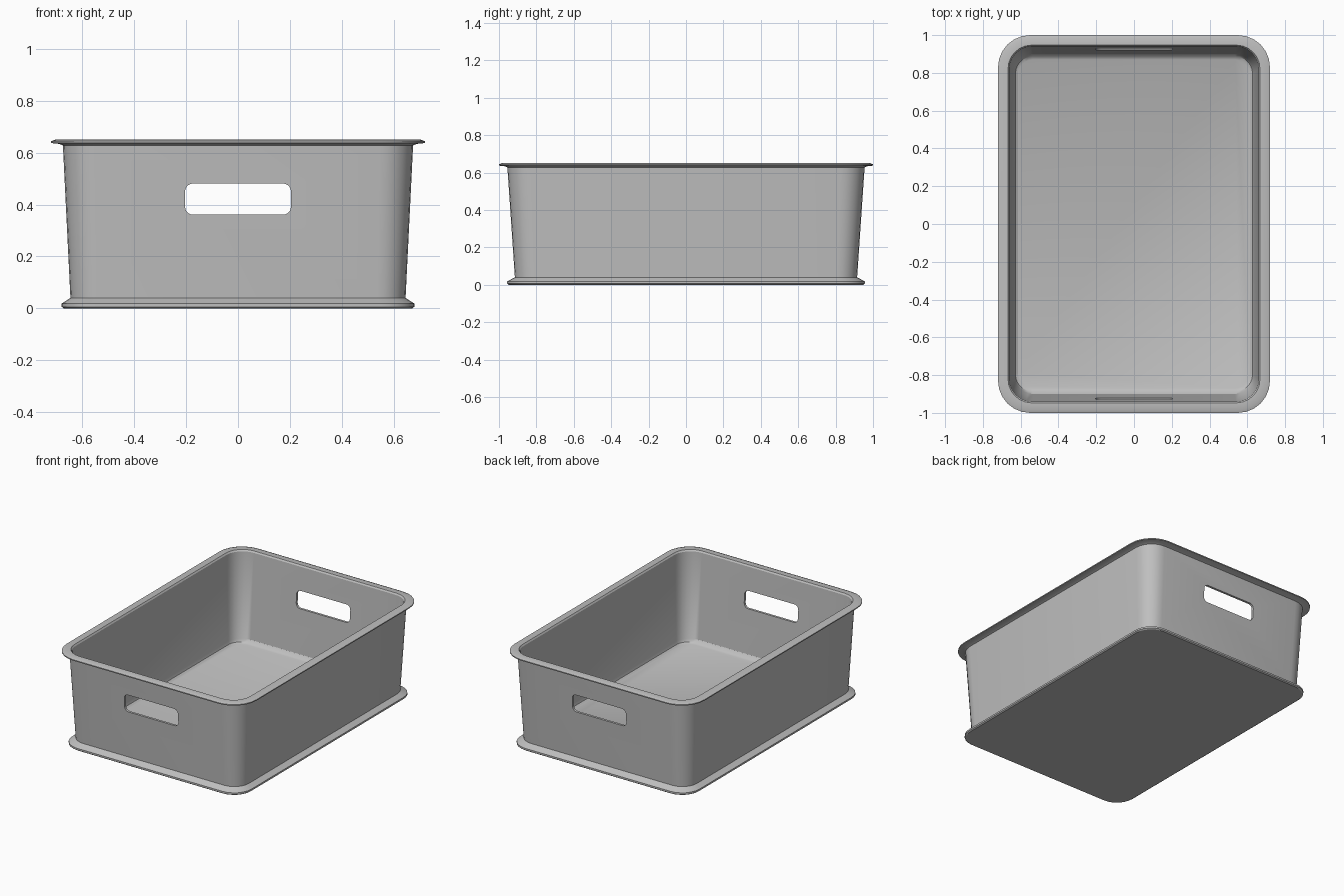
import bpy, bmesh, math

cube = bpy.data.objects.get("Cube")
if cube:
    bpy.data.objects.remove(cube, do_unlink=True)

mat = bpy.data.materials.new("grey plastic")
mat.use_nodes = True
grey = (0.52, 0.52, 0.52, 1)
mat.diffuse_color = grey
mat.node_tree.nodes["Principled BSDF"].inputs["Base Color"].default_value = grey


def rounded_rect(hx, hy, r, steps):
    """Counter-clockwise outline of a rectangle with rounded corners."""
    pts = []
    for k, (sx, sy) in enumerate([(1, 1), (-1, 1), (-1, -1), (1, -1)]):
        for i in range(steps + 1):
            a = math.pi / 2 * (k + i / steps)
            pts.append((sx * (hx - r) + r * math.cos(a),
                        sy * (hy - r) + r * math.sin(a)))
    return pts


def loft(name, rings):
    """Closed skin through a list of vertex rings, capped at both ends."""
    bm = bmesh.new()
    loops = [[bm.verts.new(p) for p in ring] for ring in rings]
    n = len(loops[0])
    for a, b in zip(loops, loops[1:]):
        for i in range(n):
            j = (i + 1) % n
            bm.faces.new((a[i], a[j], b[j], b[i]))
    bm.faces.new(loops[0][::-1])
    bm.faces.new(loops[-1])
    bmesh.ops.recalc_face_normals(bm, faces=bm.faces)
    me = bpy.data.meshes.new(name)
    bm.to_mesh(me)
    bm.free()
    ob = bpy.data.objects.new(name, me)
    bpy.context.collection.objects.link(ob)
    me.materials.append(mat)
    return ob


# Tub section: half width, half depth, corner radius, height,
# from the underside, up the outer wall, over the rim, down to the floor
section = [
    (0.672, 0.948, 0.125, 0.000),
    (0.680, 0.956, 0.130, 0.006),
    (0.680, 0.956, 0.130, 0.018),
    (0.646, 0.915, 0.110, 0.040),
    (0.675, 0.955, 0.130, 0.628),
    (0.690, 0.970, 0.145, 0.634),
    (0.720, 1.000, 0.170, 0.637),
    (0.720, 1.000, 0.170, 0.644),
    (0.705, 0.985, 0.160, 0.650),
    (0.667, 0.947, 0.125, 0.650),
    (0.660, 0.940, 0.120, 0.640),
    (0.634, 0.900, 0.100, 0.060),
    (0.628, 0.886, 0.090, 0.042),
    (0.615, 0.870, 0.080, 0.034),
]
tub = loft("storage_tub", [[(x, y, z) for x, y in rounded_rect(hx, hy, r, 6)]
                           for hx, hy, r, z in section])

# Handle slots through both end walls
slot = rounded_rect(0.204, 0.06, 0.03, 5)
cutter = loft("handle_cutter", [[(x, y, z + 0.421) for x, z in slot]
                                for y in (-1.2, 1.2)])
cutter.hide_render = True
cutter.hide_viewport = True
cut = tub.modifiers.new("handle_slots", "BOOLEAN")
cut.operation = "DIFFERENCE"
cut.solver = "EXACT"
cut.object = cutter

# Bake the cut, then shade smooth with crisp edges
bpy.ops.object.select_all(action="DESELECT")
bpy.context.view_layer.objects.active = tub
tub.select_set(True)
bpy.ops.object.modifier_apply(modifier=cut.name)
bpy.data.objects.remove(cutter, do_unlink=True)
bpy.ops.object.shade_smooth_by_angle(angle=math.radians(30))
